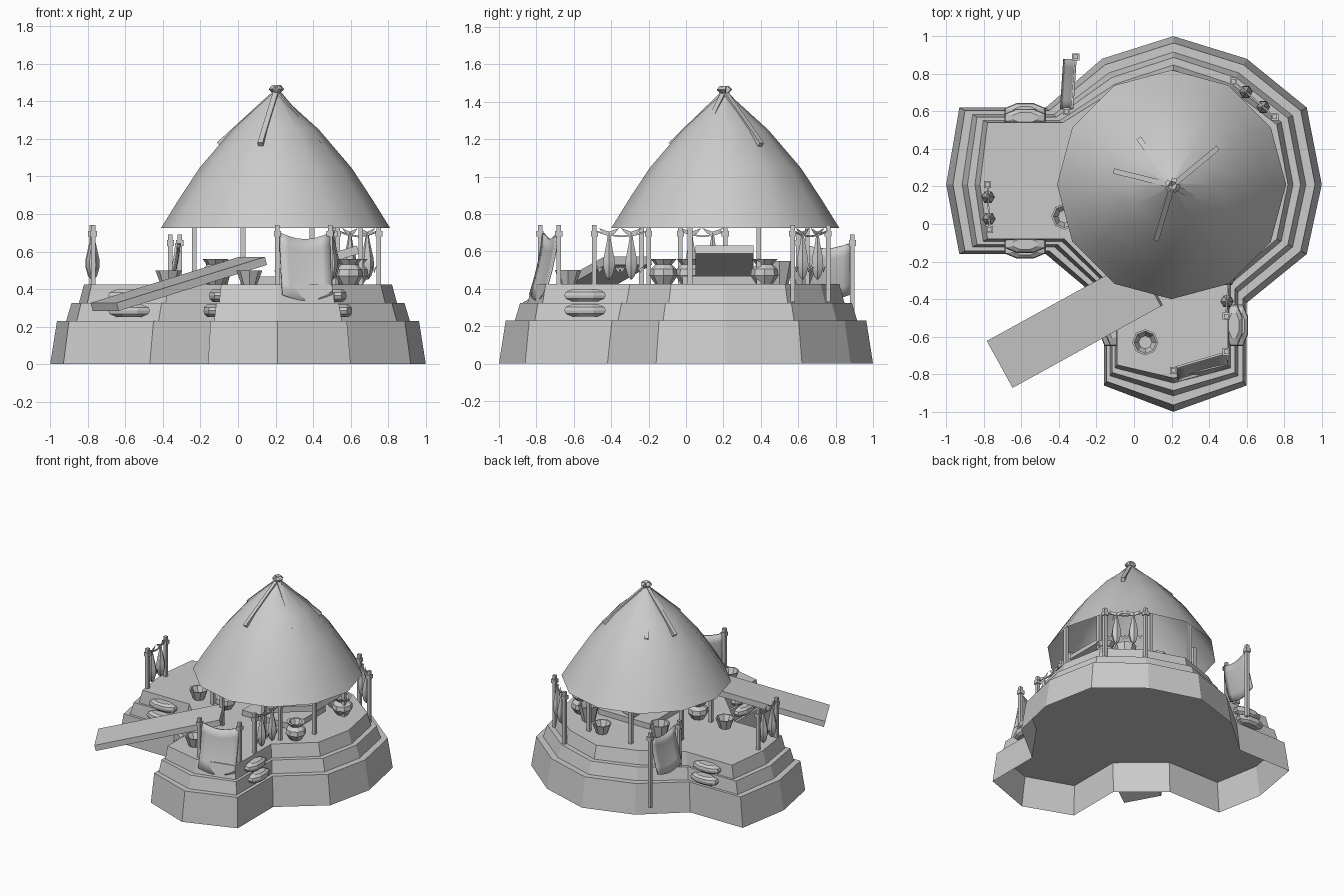
import bpy, bmesh, math
from mathutils import Vector, Matrix

if "Cube" in bpy.data.objects:
    bpy.data.objects.remove(bpy.data.objects["Cube"])

C = Vector((0.21, 0.205, 0))      # hut centre


def make(name, verts, faces, smooth=None):
    me = bpy.data.meshes.new(name)
    me.from_pydata([tuple(v) for v in verts], [], faces)
    ob = bpy.data.objects.new(name, me)
    bpy.context.collection.objects.link(ob)
    bm = bmesh.new()
    bm.from_mesh(me)
    bmesh.ops.recalc_face_normals(bm, faces=bm.faces)
    bm.to_mesh(me)
    bm.free()
    if smooth:
        bpy.context.view_layer.objects.active = ob
        ob.select_set(True)
        bpy.ops.object.shade_smooth_by_angle(angle=math.radians(smooth))
        ob.select_set(False)
    return ob


def lathe(name, profile, loc, n=8, sx=1, sy=1, caps=(True, True), rot=0, smooth=None):
    verts = [(loc[0] + sx * r * math.cos(2 * math.pi * i / n + rot),
              loc[1] + sy * r * math.sin(2 * math.pi * i / n + rot), loc[2] + z)
             for r, z in profile for i in range(n)]
    faces = [(k * n + i, k * n + (i + 1) % n, (k + 1) * n + (i + 1) % n, (k + 1) * n + i)
             for k in range(len(profile) - 1) for i in range(n)]
    if caps[0]:
        faces.append(tuple(range(n))[::-1])
    if caps[1]:
        faces.append(tuple(range(len(verts) - n, len(verts))))
    return make(name, verts, faces, smooth)


def pole(name, a, b, r=0.014, n=4):
    a, b = Vector(a), Vector(b)
    q = (b - a).to_track_quat('Z', 'Y')
    ring = [q @ Vector((r * math.cos(2 * math.pi * (i + .5) / n),
                        r * math.sin(2 * math.pi * (i + .5) / n), 0)) for i in range(n)]
    faces = [(i, (i + 1) % n, n + (i + 1) % n, n + i) for i in range(n)]
    faces += [tuple(range(n))[::-1], tuple(range(n, 2 * n))]
    return make(name, [a + v for v in ring] + [b + v for v in ring], faces)


def plank(name, a, b, width, thick):
    a, b = Vector(a), Vector(b)
    d = b - a
    side = Vector((-d.y, d.x, 0)).normalized() * width / 2
    up = d.cross(side).normalized() * thick / 2
    verts = [p + s * side + u * up for p in (a, b) for s, u in ((-1, -1), (1, -1), (1, 1), (-1, 1))]
    return make(name, verts, [(0, 1, 2, 3), (7, 6, 5, 4), (0, 4, 5, 1), (1, 5, 6, 2),
                              (2, 6, 7, 3), (3, 7, 4, 0)])


# stepped mound: each tier blends from the ground outline to the deck outline
outer = [(.21, 1), (.6, .88), (.92, .62), (1, .21), (.92, -.16), (.6, -.42), (.6, -.86), (.21, -1),
         (-.16, -.86), (-.16, -.42), (-.47, -.16), (-.93, -.16), (-1, .21), (-.93, .62),
         (-.47, .62), (-.17, .88)]
inner = [(.21, .82), (.51, .72), (.76, .53), (.82, .21), (.76, -.08), (.5, -.3), (.5, -.75), (.21, -.82),
         (-.09, -.75), (-.09, -.36), (-.37, -.08), (-.78, -.08), (-.82, .21), (-.78, .54),
         (-.38, .54), (-.09, .72)]
n = len(outer)
for name, t0, t1, z0, z1 in (("mound_base", 0, .2, 0, .23), ("mound_step", .47, .63, .23, .325),
                             ("mound_deck", .85, 1, .325, .425)):
    verts = [(o[0] + (i[0] - o[0]) * t, o[1] + (i[1] - o[1]) * t, z)
             for t, z in ((t0, z0), (t1, z1)) for o, i in zip(outer, inner)]
    make(name, verts, [(i, (i + 1) % n, n + (i + 1) % n, n + i) for i in range(n)]
         + [tuple(range(n, 2 * n))])

# thatched roof, open underneath
lathe("roof", [(.61, .725), (.52, .87), (.405, 1.045), (.23, 1.25), (.02, 1.44)], (.2, .21, 0), 12,
      caps=(False, True), smooth=28)

# crossed sticks over the roof peak
for x, y in ((-.1, .28), (.03, .45), (.44, .4), (.44, .07), (.12, -.08)):
    d = (Vector((x, y, 0)) - Vector((.2, .205, 0))).normalized() * .03
    pole("roof_stick", (x, y, 1.17), (.205 - d.x, .205 - d.y, 1.475), .02)

# posts carrying the roof
for i in range(8):
    a = math.radians(22.5 + 45 * i)
    p = C + .48 * Vector((math.cos(a), math.sin(a), 0))
    pole("roof_post", (p.x, p.y, .42), (p.x, p.y, .86), .018)

# ramp and furniture inside
plank("ramp", (-.71, -.745, .305), (.08, -.31, .55), .285, .045)
plank("floor_slab", (.05, .18, .445), (.5, .18, .445), .4, .045)
plank("leaning_board", (.2, .205, .48), (.64, .205, .61), .31, .045)

# bowls and jars
for x, y, r, h in ((.06, -.63, .07, .075), (-.37, .04, .07, .075), (-.1, .47, .075, .125),
                   (.5, .5, .08, .125), (.3, .62, .07, .075)):
    lathe("bowl", [(r * .6, 0), (r, h), (r * .85, h), (r * .5, h * .3)], (x, y, .425), 8)
for x, y in ((.59, -.12), (-.12, .02), (.62, .42)):
    lathe("jar", [(.045, 0), (.075, .045), (.07, .08), (.045, .105), (.07, .135), (.05, .135),
                  (.035, .1)], (x, y, .425), 8)

# stacked sacks on the wing ledges
for x, y, dx, dy in ((-.58, .585, 0, 1), (-.58, -.125, 0, -1), (.55, -.54, 1, 0), (-.125, -.54, -1, 0)):
    for k, z in ((.012, .285), (-.018, .365)):
        lathe("sack", [(.6, -.033), (.93, -.018), (1, 0), (.93, .018), (.6, .033)],
              (x + k * dx, y + k * dy, z), 8, .12 if dy else .05, .12 if dx else .05, rot=math.pi / 8)


def fish(p, d):
    # hanging fish with tail up, crescent tail and curved side fins
    lathe("fish_body", [(.006, .7), (.014, .65), (.034, .56), (.036, .52), (.022, .47), (.004, .45)],
          (p.x, p.y, 0), 6, smooth=30)
    for s in (-1, 1):
        o = Vector((p.x, p.y, 0))
        for name, pts in (("fish_tail", ((0, .685), (.03, .695), (.055, .725), (.02, .712), (0, .705))),
                          ("fish_fin", ((.03, .52), (.05, .485), (.068, .525), (.05, .51)))):
            make(name, [o + d * s * u + Vector((0, 0, z)) for u, z in pts], [tuple(range(len(pts)))])


def rope(a, b, z, sag):
    pts = [a.lerp(b, t / 4) + Vector((0, 0, z - sag * math.sin(math.pi * t / 4))) for t in range(5)]
    for u, v in zip(pts, pts[1:]):
        pole("rope", u, v, .006)


def post(p, z0, z1):
    pole("rack_post", (p.x, p.y, z0), (p.x, p.y, z1), .017)
    pole("rack_binding", (p.x, p.y, z1 - .06), (p.x, p.y, z1 - .03), .027)


# fish drying racks
for a, b, ts in (((-.78, .21), (-.77, -.03), (.28, .76)), ((.49, -.49), (.51, -.2), (.27, .68)),
                 ((.53, .76), (.75, .57), (.3, .72))):
    a, b = Vector((*a, 0)), Vector((*b, 0))
    for p in (a, b):
        post(p, .33, .74)
    rope(a, b, .71, .03)
    for t in ts:
        fish(a.lerp(b, t), (b - a).normalized())


def cloth(a, b, top, bottom, out, sag):
    # hide strung between two posts, bulging outward toward the bottom
    a, b = Vector((*a, 0)), Vector((*b, 0))
    o = Vector((*out, 0))
    cols, rows = 6, 5
    verts = []
    for j in range(rows + 1):
        v = j / rows
        for i in range(cols + 1):
            u = i / cols
            z = top + (bottom - top) * v - sag * math.sin(math.pi * u)
            verts.append(a.lerp(b, .07 + .86 * u) + o * v ** 1.5 + Vector((0, 0, z)))
    w = cols + 1
    ob = make("hanging_hide", verts, [(j * w + i, j * w + i + 1, (j + 1) * w + i + 1, (j + 1) * w + i)
                                      for j in range(rows) for i in range(cols)], 30)
    mod = ob.modifiers.new("thickness", 'SOLIDIFY')
    mod.thickness = .012
    mod.offset = 0


# hides hung at the front and back
post(Vector((.21, -.78, 0)), .33, .74)
post(Vector((.49, -.68, 0)), .33, .74)
cloth((.2, -.77), (.51, -.68), .7, .37, (.015, -.07), .035)
post(Vector((-.36, .6, 0)), .33, .69)
post(Vector((-.31, .89, 0)), .1, .69)
cloth((-.33, .59), (-.31, .9), .645, .37, (-.06, .0), .03)
